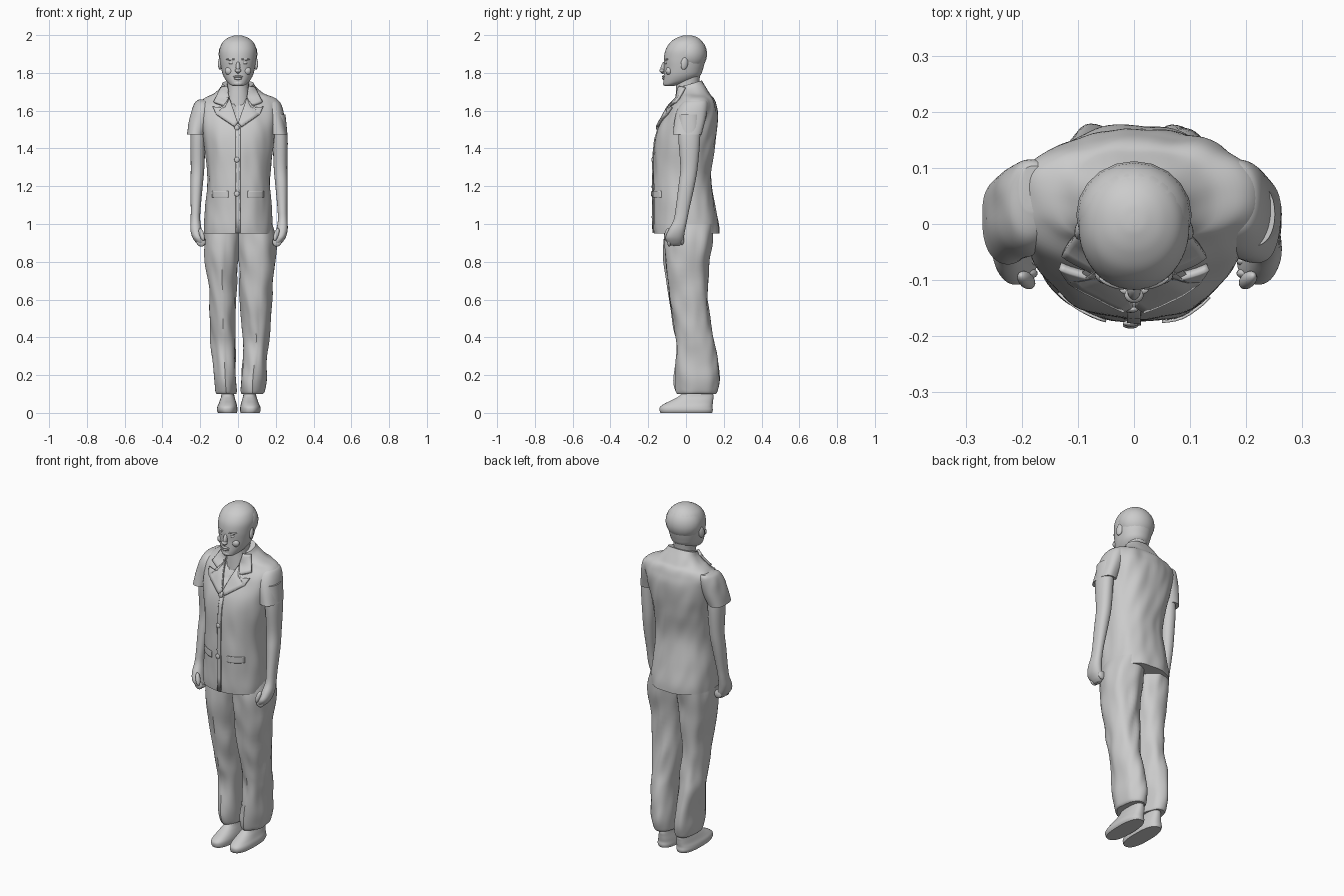
import bpy, bmesh, math
from mathutils import Vector, Matrix, noise
from mathutils.bvhtree import BVHTree

if "Cube" in bpy.data.objects:
    bpy.data.objects.remove(bpy.data.objects["Cube"])


def finish(name, bm, angle=40):
    bmesh.ops.recalc_face_normals(bm, faces=bm.faces)
    me = bpy.data.meshes.new(name)
    bm.to_mesh(me)
    bm.free()
    me.shade_smooth()
    me.set_sharp_from_angle(angle=math.radians(angle))
    ob = bpy.data.objects.new(name, me)
    bpy.context.collection.objects.link(ob)
    return ob


def spline(a, b, c, d, t):
    return [0.5 * (2 * q + (r - p) * t + (2 * p - 5 * q + 4 * r - s) * t * t
                   + (3 * q - p - 3 * r + s) * t ** 3) for p, q, r, s in zip(a, b, c, d)]


def loft(name, secs, n=48, power=2.2, steps=6, fold=0.0, crease=0.0, top_tilt=0.0, angle=40):
    """Skin over horizontal sections (z, x0, x1, y0, y1), rounded by a superellipse."""
    rows = []
    for i in range(len(secs) - 1):
        a, d = secs[max(i - 1, 0)], secs[min(i + 2, len(secs) - 1)]
        rows += [spline(a, secs[i], secs[i + 1], d, k / steps) for k in range(steps)]
    rows.append(secs[-1])
    zt = max(s[0] for s in secs)
    bm = bmesh.new()
    rings = []
    for z, x0, x1, y0, y1 in rows:
        cx, cy, rx, ry = (x0 + x1) / 2, (y0 + y1) / 2, (x1 - x0) / 2, (y1 - y0) / 2
        ring = []
        for k in range(n):
            t = 2 * math.pi * k / n
            c, s = math.cos(t), math.sin(t)
            ux = math.copysign(abs(c) ** (2 / power), c)
            uy = math.copysign(abs(s) ** (2 / power), s)
            x, y = cx + rx * ux, cy + ry * uy
            w = fold * noise.noise(Vector((x * 16, y * 16, z * 7 + x * 9)))
            x, y = x + w * c, y + w * s
            if s < -0.995:
                y -= crease
            tilt = top_tilt * max(0, 1 - (zt - z) / 0.06) * (y - cy)
            ring.append(bm.verts.new((x, y, z + tilt)))
        rings.append(ring)
    for r0, r1 in zip(rings, rings[1:]):
        for k in range(n):
            bm.faces.new((r0[k], r0[(k + 1) % n], r1[(k + 1) % n], r1[k]))
    bm.faces.new(rings[0])
    bm.faces.new(rings[-1])
    return finish(name, bm, angle)


def mirrored(secs, shift):
    return [(z, -x1 + shift, -x0 + shift, y0, y1) for z, x0, x1, y0, y1 in secs]


def sym(secs):
    return [(z, -w, w, y0, y1) for z, w, y0, y1 in secs]


def blob(name, loc, size, rot=(0, 0, 0)):
    bm = bmesh.new()
    bmesh.ops.create_uvsphere(bm, u_segments=20, v_segments=12, radius=1)
    ob = finish(name, bm, 180)
    ob.location, ob.scale, ob.rotation_euler = loc, size, rot
    return ob


# jacket body
jacket = loft("jacket_body", [
    (.95, -.178, .178, -.17, .175), (1.0, -.178, .18, -.173, .172), (1.1, -.172, .178, -.173, .155),
    (1.25, -.16, .17, -.172, .132), (1.4, -.176, .184, -.168, .152), (1.5, -.195, .2, -.148, .165),
    (1.58, -.205, .215, -.108, .168), (1.63, -.21, .222, -.075, .158), (1.665, -.18, .195, -.045, .145),
    (1.69, -.13, .14, -.04, .122), (1.72, -.095, .1, -.042, .1), (1.742, -.082, .085, -.035, .085)],
    n=96, power=2.35, fold=.007, top_tilt=.3)
tree = BVHTree.FromPolygons([v.co.copy() for v in jacket.data.vertices],
                            [p.vertices[:] for p in jacket.data.polygons])
# open neckline: sink the V between the lapels
for v in jacket.data.vertices:
    if v.co.y < .02 and v.co.z > 1.54 and abs(v.co.x) < (v.co.z - 1.53) * .32:
        v.co.y += .02


def on_front(x, z, lift):
    hit = tree.ray_cast(Vector((x, -1, z)), Vector((0, 1, 0)))[0]
    if hit is None:
        hit = tree.find_nearest(Vector((x, -.03, z)))[0]
    return hit + Vector((0, -lift, 0))


def patch(name, pts, lift=.006):
    """Flat cloth piece laid on the jacket front."""
    bm = bmesh.new()
    bm.faces.new([bm.verts.new((x, 0, z)) for x, z in pts])
    bmesh.ops.triangulate(bm, faces=bm.faces)
    bmesh.ops.subdivide_edges(bm, edges=bm.edges[:], cuts=6, use_grid_fill=True)
    for v in bm.verts:
        v.co = on_front(v.co.x, v.co.z, lift)
    ob = finish(name, bm)
    m = ob.modifiers.new("thickness", 'SOLIDIFY')
    m.thickness, m.offset = lift * 1.6, 0
    return ob


# lapels, collar and pocket flaps on both sides
for side, s in (("left", -1), ("right", 1)):
    patch(side + "_collar", [(s * x, z) for x, z in
          ((.055, 1.728), (.088, 1.722), (.128, 1.645), (.07, 1.625), (.048, 1.67))], .009)
    patch(side + "_lapel", [(s * x, z) for x, z in
          ((.046, 1.665), (.068, 1.612), (.132, 1.618), (.115, 1.58), (.018, 1.515), (.002, 1.535))], .009)
    patch(side + "_pocket_flap", [(s * x, z) for x, z in
          ((.05, 1.175), (.135, 1.175), (.135, 1.14), (.05, 1.14))], .003)
# button band and buttons
patch("button_band", [(-.012, 1.53), (.012, 1.53), (.012, .952), (-.012, .952)], .004)
for z in (1.51, 1.34, 1.16):
    blob("button", on_front(-.006, z, .007), (.014, .006, .014))

# sleeves, arms and hands
sleeve = [(1.66, -.205, -.15, .02, .1), (1.645, -.228, -.14, -.02, .112), (1.61, -.245, -.135, -.045, .115),
          (1.55, -.258, -.15, -.06, .105), (1.475, -.274, -.172, -.07, .085)]
arm = [(1.58, -.24, -.16, -.04, .075), (1.45, -.252, -.172, -.04, .075), (1.3, -.25, -.178, -.03, .062),
       (1.2, -.252, -.187, -.04, .045), (1.08, -.25, -.198, -.055, .018), (1.02, -.251, -.2, -.066, .006),
       (.97, -.252, -.192, -.092, -.004), (.93, -.242, -.182, -.108, -.012), (.9, -.222, -.172, -.1, -.02),
       (.885, -.205, -.178, -.085, -.035)]
loft("left_sleeve", sleeve, fold=.006)
loft("right_sleeve", mirrored(sleeve, -.01), fold=.006)
loft("left_arm", arm, n=32, angle=70)
loft("right_arm", mirrored(arm, .011), n=32, angle=70)
for side, s, dx in (("left", -1, 0), ("right", 1, .011)):
    blob(side + "_thumb", (s * .192 + dx, -.1, .945), (.013, .014, .036), (-.25, s * .3, 0))
    for i in range(4):
        blob(side + "_finger", (s * .196 + dx, -.088 + i * .022, .906 + i * .003), (.024, .012, .026), (0, s * .5, 0))

# trouser legs
side_y = [(1.0, -.11, .145), (.9, -.112, .135), (.78, -.11, .12), (.6, -.085, .115), (.45, -.06, .135),
          (.36, -.048, .152), (.25, -.056, .168), (.17, -.056, .175), (.115, -.048, .168), (.1, -.04, .16)]
left_x = [(-.168, .015), (-.178, .012), (-.17, 0), (-.152, -.012), (-.146, -.014),
          (-.14, -.016), (-.13, -.012), (-.124, -.01), (-.116, -.01), (-.108, -.014)]
right_x = [(-.015, .18), (-.01, .203), (.004, .195), (.012, .176), (.024, .168),
           (.03, .162), (.02, .15), (.012, .143), (.014, .138), (.02, .13)]
for side, xs in (("left", left_x), ("right", right_x)):
    loft(side + "_trouser_leg", [(y[0], x[0], x[1], y[1], y[2]) for x, y in zip(xs, side_y)],
         fold=.012, crease=.003)

# shoes
shoe = [(0, -.106, -.006, -.135, .138), (.014, -.112, -.003, -.14, .142), (.032, -.11, -.004, -.137, .14),
        (.05, -.102, -.008, -.112, .142), (.07, -.095, -.014, -.07, .144), (.095, -.088, -.02, -.03, .145),
        (.15, -.085, -.025, .01, .13)]
loft("left_shoe", shoe, power=2.5, steps=4)
loft("right_shoe", mirrored(shoe, .008), power=2.5, steps=4)

# head and neck
loft("neck", sym([(1.62, .075, -.06, .1), (1.68, .064, -.055, .085), (1.73, .057, -.052, .07),
                  (1.79, .06, -.055, .075)]), n=32)
loft("head", sym([(1.73, .022, -.11, -.07), (1.737, .04, -.118, -.04), (1.755, .06, -.12, .03),
                  (1.785, .078, -.118, .075), (1.82, .088, -.116, .09), (1.87, .096, -.117, .102),
                  (1.92, .098, -.109, .108), (1.96, .083, -.085, .09), (1.984, .056, -.052, .066),
                  (1.996, .026, -.02, .038), (1.999, .006, -.002, .014)]), power=2.1, angle=70)
blob("hair", (0, .016, 1.9), (.103, .096, .098))
blob("nose", (0, -.117, 1.828), (.012, .017, .034), (-.25, 0, 0))
blob("nose_tip", (0, -.127, 1.812), (.017, .014, .011))
blob("upper_lip", (0, -.118, 1.78), (.026, .009, .006))
blob("lower_lip", (0, -.118, 1.77), (.022, .009, .007))
blob("chin", (0, -.108, 1.744), (.026, .014, .014))
for side, s in (("left", -1), ("right", 1)):
    blob(side + "_brow", (s * .038, -.105, 1.872), (.026, .008, .006), (0, 0, s * .35))
    blob(side + "_eye", (s * .036, -.106, 1.853), (.015, .007, .007), (0, 0, s * .3))
    blob(side + "_cheek", (s * .045, -.09, 1.81), (.025, .018, .022))
    blob(side + "_ear", (s * .094, -.008, 1.85), (.011, .02, .034), (-.2, 0, s * .3))
